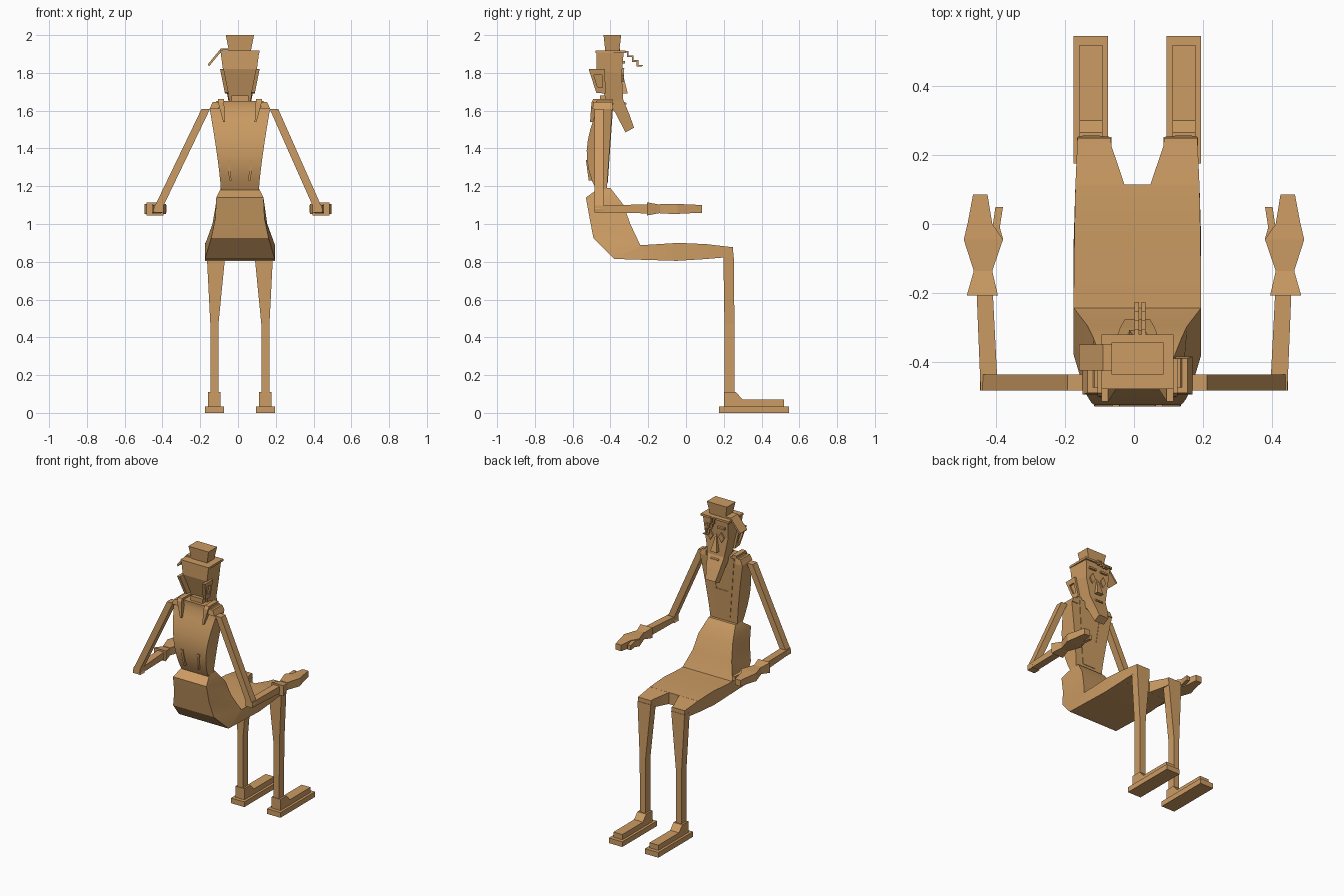
import bpy
from math import sin, cos, pi, radians

cube = bpy.data.objects.get("Cube")
if cube:
    bpy.data.objects.remove(cube, do_unlink=True)

tan_wood = bpy.data.materials.new("tan_wood")
tan_wood.use_nodes = True
tan_wood.diffuse_color = (.6, .33, .125, 1)
shader = tan_wood.node_tree.nodes["Principled BSDF"]
shader.inputs["Base Color"].default_value = tan_wood.diffuse_color


def loft(name, rings, smooth=False):
    """Skin equal rings of points and cap both ends."""
    count = len(rings[0])
    verts = [point for ring in rings for point in ring]
    total = len(verts)
    faces = [range(count), range(total - count, total)]
    for start in range(0, total - count, count):
        for i in range(count):
            a, b = start + i, start + (i + 1) % count
            faces.append((a, b, b + count, a + count))
    mesh = bpy.data.meshes.new(name)
    mesh.from_pydata(verts, [], [list(face) for face in faces])
    mesh.materials.append(tan_wood)
    part = bpy.data.objects.new(name, mesh)
    bpy.context.collection.objects.link(part)
    bpy.ops.object.select_all(action='DESELECT')
    part.select_set(True)
    bpy.context.view_layer.objects.active = part
    bpy.ops.object.mode_set(mode='EDIT')
    bpy.ops.mesh.select_all(action='SELECT')
    bpy.ops.mesh.normals_make_consistent(inside=False)
    bpy.ops.object.mode_set(mode='OBJECT')
    if smooth:
        bpy.ops.object.shade_smooth_by_angle(angle=radians(32))


def column(name, *stations):
    """Upright bar through level sections: centre x, y, z, width, depth."""
    corners = ((-.5, -.5), (.5, -.5), (.5, .5), (-.5, .5))
    loft(name, [[(x + i * width, y + j * depth, z) for i, j in corners]
                for x, y, z, width, depth in stations])


def beam(name, *stations, smooth=False):
    """Forward bar through upright sections: centre x, y, z, width, height."""
    corners = ((-.5, -.5), (.5, -.5), (.5, .5), (-.5, .5))
    loft(name, [[(x + i * width, y, z + j * height) for i, j in corners]
                for x, y, z, width, height in stations], smooth)


def slab(name, outline, x, thickness):
    """Side profile of (y, z) points given a thickness across x."""
    loft(name, [[(x + side * thickness / 2, y, z) for y, z in outline] for side in (-1, 1)])


def plate(name, outline, x, front, slope, thickness=.009):
    """Front-facing (x, z) outline lying on a sloping surface."""
    low = min(z for _, z in outline)
    loft(name, [[(x + dx, front + slope * (z - low) + depth, z) for dx, z in outline]
                for depth in (0, thickness)])


def body_ring(back, front, back_half, front_half):
    """Body section from back and front (y, z) points and half widths."""
    return [(MID - back_half, *back), (MID + back_half, *back),
            (MID + front_half, *front), (MID - front_half, *front)]


MID = .01         # centre line of the body
WAIST = 1.17
SHOULDER = 1.61
ARM_Y = -.46
FOREARM_Z = 1.08
HAND_X = .437
LEG_X = .135
FACE_Y = -.34
BRIM_Z = 1.91

# Torso: widening upwards, with a bowed back
torso_rings = []
steps = 8
for i in range(steps + 1):
    t = i / steps
    z = WAIST + t * (SHOULDER - WAIST)
    half = .1 + .06 * t ** 1.3
    back = -.47 - .056 * sin(pi * t ** .9)
    torso_rings.append(body_ring((back, z), (-.42 + .03 * t, z), half, half))
torso_rings.append(body_ring((-.475, 1.65), (-.39, 1.65), .125, .125))
loft("torso", torso_rings, smooth=True)

# Hips bending forward into the lap
loft("hips_and_lap", [
    body_ring((-.46, 1.19), (-.4, 1.19), .1, .1),
    body_ring((-.53, 1.14), (-.33, 1.1), .125, .128),
    body_ring((-.51, 1.03), (-.295, 1), .13, .145),
    body_ring((-.49, .925), (-.243, .89), .152, .185),
    body_ring((-.38, .815), (-.2, .89), .185, .185),
    body_ring((-.05, .805), (-.04, .9), .185, .183),
    body_ring((.115, .815), (.115, .893), .18, .18)], smooth=True)

# Bib on the chest, drawn as one half and mirrored
half_bib = [(.05, 1.22), (.1, 1.64), (.07, 1.64), (.045, 1.4)]
plate("chest_bib", half_bib + [(-x, z) for x, z in reversed(half_bib)], MID, -.423, .07)

for word, side in (("right", -1), ("left", 1)):
    # Legs and feet
    leg = MID + side * LEG_X
    beam(word + "_thigh",
         (MID + side * .108, .11, .854, .144, .078),
         (MID + side * .125, .225, .852, .1, .055),
         (MID + side * .126, .25, .851, .097, .053), smooth=True)
    column(word + "_shin",
           (MID + side * .126, .225, .85, .1, .055),
           (leg, .23, .47, .043, .053), (leg, .23, .1, .041, .053))
    beam(word + "_sole", (leg, .175, .0175, .1, .035), (leg, .545, .0175, .1, .035))
    slab(word + "_shoe", [(.2, .03), (.2, .11), (.265, .11), (.3, .07), (.52, .07), (.52, .03)],
         leg, .066)

    # Shoulder pieces and strap ends
    column(word + "_shoulder_strap",
           (MID + side * .083, -.498, 1.54, .01, .02),
           (MID + side * .1, -.445, 1.645, .032, .11),
           (MID + side * .1, -.44, 1.663, .032, .1))
    column(word + "_waist_strap",
           (MID + side * .05, -.5, 1.23, .01, .03),
           (MID + side * .062, -.515, 1.34, .02, .03))
    column(word + "_shoulder_cap",
           (MID + side * .135, -.44, SHOULDER, .05, .11),
           (MID + side * .128, -.44, 1.645, .033, .1))

    # Arms reaching forward from the elbow
    column(word + "_upper_arm",
           (side * .418, ARM_Y, 1.06, .055, .047),
           (side * .425, ARM_Y, FOREARM_Z, .045, .047),
           (MID + side * .18, ARM_Y, SHOULDER, .045, .047))
    beam(word + "_forearm",
         (side * .42, -.483, FOREARM_Z, .05, .035),
         (side * .433, -.2, FOREARM_Z, .047, .048))
    beam(word + "_cuff",
         (side * .44, -.207, FOREARM_Z, .09, .07),
         (side * .438, -.135, FOREARM_Z, .053, .043))
    beam(word + "_hand",
         (side * .438, -.137, FOREARM_Z, .053, .05),
         (side * HAND_X, -.045, FOREARM_Z, .114, .053),
         (side * .447, 0, FOREARM_Z, .072, .048),
         (side * .446, .085, FOREARM_Z, .042, .041))
    beam(word + "_thumb",
         (side * .396, -.045, FOREARM_Z, .033, .04),
         (side * .4, -.01, FOREARM_Z, .021, .04),
         (side * .391, .05, FOREARM_Z, .022, .032))

    # Ears flare outwards, with a hollow at half size
    outer = [(-.515, 1.82), (-.43, 1.82), (-.425, 1.69), (-.475, 1.695)]
    centre_y, centre_z = (sum(axis) / len(outer) for axis in zip(*outer))
    inner = [((y + centre_y) / 2, (z + centre_z) / 2) for y, z in outer]
    loft(word + "_ear", [
        [(MID + side * (offset + .2 * (z - centre_z)), y, z) for y, z in outline]
        for outline, offset in ((outer, .072), (outer, .092), (inner, .092), (inner, .08))])

    # Eyes and brows
    diamond = [(.022 * cos(k * pi / 2), 1.79 + .035 * sin(k * pi / 2)) for k in range(4)]
    plate(word + "_eye", diamond, MID + side * .042, FACE_Y, .06)
    beam(word + "_brow",
         (MID + side * .044, FACE_Y, 1.857, .052, .015),
         (MID + side * .044, FACE_Y + .018, 1.856, .052, .012))

# Long head with a jutting chin
loft("head", [
    body_ring((-.475, BRIM_Z), (-.33, BRIM_Z), .102, .095),
    body_ring((-.475, 1.82), (FACE_Y, 1.79), .09, .086),
    body_ring((-.42, 1.645), (-.333, 1.66), .055, .062),
    body_ring((-.375, 1.59), (-.3, 1.58), .05, .05),
    body_ring((-.32, 1.485), (-.275, 1.51), .036, .036)])
column("neck", (MID, -.415, 1.6, .09, .08), (MID, -.415, 1.68, .09, .08))
column("nose", (MID, -.328, 1.69, .048, .04), (MID, FACE_Y, 1.8, .006, .008))
beam("mouth", (MID, -.335, 1.638, .064, .015), (MID, -.314, 1.637, .052, .008))

# Cap with a flared crown
column("hat_brim", (MID, -.4, BRIM_Z - .006, .21, .158), (MID, -.4, BRIM_Z + .008, .21, .158))
column("hat_crown",
       (MID, -.39, BRIM_Z, .114, .073), (MID, -.39, 2, .15, .093))

# Bent flap at the side of the cap
edge = [(-.04, 1.93), (-.09, 1.93), (-.16, 1.845)]
flap = edge + [(x + .007, z - .01) for x, z in reversed(edge)]
loft("hat_side_flap", [[(x, y, z) for x, z in flap] for y in (-.425, -.35)])

# Two stepped strands falling in front of the face
stairs = []
for i in range(4):
    y, z = -.33 + i * .026, BRIM_Z + .007 - i * .025
    stairs += [(y, z), (y + .026, z)]
strand = stairs + [(y - .009, z - .009) for y, z in reversed(stairs)]
for word, offset in (("right", 0), ("left", .02)):
    slab(word + "_hair_strand", strand, offset + .008, .012)
